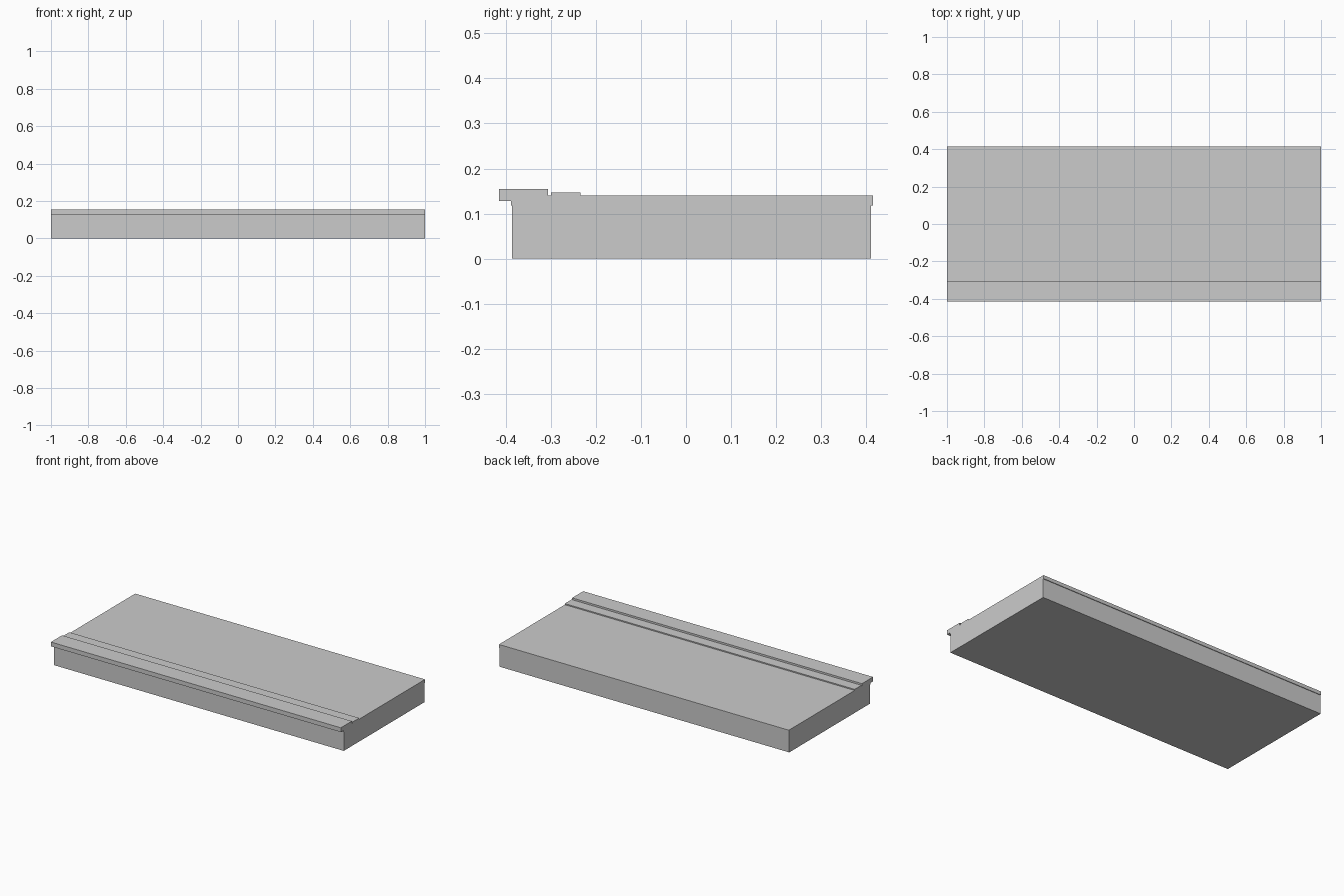
import bpy

if "Cube" in bpy.data.objects:
    bpy.data.objects.remove(bpy.data.objects["Cube"])

# One concrete colour
concrete = bpy.data.materials.new("light_concrete")
concrete.diffuse_color = (0.6, 0.6, 0.6, 1)
concrete.use_nodes = True
concrete.node_tree.nodes["Principled BSDF"].inputs["Base Color"].default_value = concrete.diffuse_color


def extrude_x(name, profile, half=1.0):
    """Extrude a closed (y, z) profile along x."""
    n = len(profile)
    verts = [(x, y, z) for x in (-half, half) for y, z in profile]
    faces = [tuple(reversed(range(n))), tuple(range(n, 2 * n))]
    faces += [(i, (i + 1) % n, n + (i + 1) % n, n + i) for i in range(n)]
    mesh = bpy.data.meshes.new(name)
    mesh.from_pydata(verts, [], faces)
    mesh.materials.append(concrete)
    obj = bpy.data.objects.new(name, mesh)
    bpy.context.collection.objects.link(obj)
    return obj


def box(name, y0, y1, z0, z1):
    return extrude_x(name, [(y0, z0), (y1, z0), (y1, z1), (y0, z1)])


# Platform body with a paving layer that overhangs slightly front and back
extrude_x("platform_body", [
    (-0.386, 0), (0.411, 0), (0.411, 0.118), (0.415, 0.118), (0.415, 0.14),
    (-0.306, 0.14), (-0.306, 0.128), (-0.388, 0.128), (-0.388, 0.118),
    (-0.386, 0.118)])

# Raised edge stone projecting past the front wall
box("edge_coping", -0.415, -0.306, 0.128, 0.155)

# Thin raised guide strip behind the edge
box("guide_strip", -0.30, -0.234, 0.14, 0.147)
